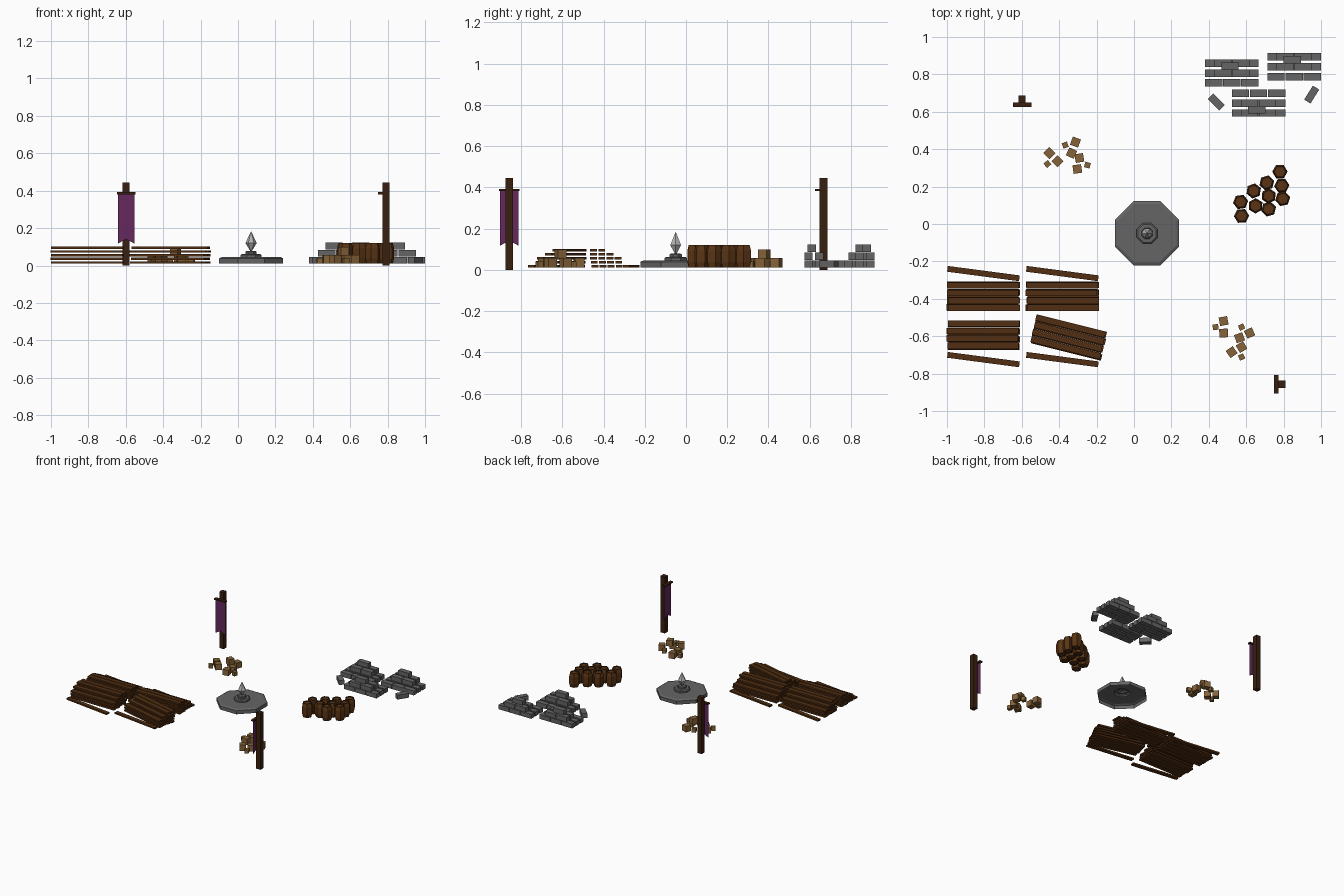
import bpy, bmesh, math, random
from mathutils import Matrix, Vector

if "Cube" in bpy.data.objects:
    bpy.data.objects.remove(bpy.data.objects["Cube"])

random.seed(4)


def material(name, rgb):
    m = bpy.data.materials.new(name)
    m.diffuse_color = (*rgb, 1)
    m.use_nodes = True
    m.node_tree.nodes["Principled BSDF"].inputs["Base Color"].default_value = m.diffuse_color
    return m


WOOD = material("plank_wood", (0.085, 0.028, 0.006))
BARREL = material("barrel_wood", (0.10, 0.034, 0.007))
HOOP = material("dark_wood", (0.04, 0.014, 0.005))
CRATE = material("crate_wood", (0.24, 0.125, 0.04))
STONE = material("stone", (0.13, 0.13, 0.13))
CRYSTAL = material("crystal", (0.45, 0.45, 0.45))
CLOTH = material("cloth", (0.13, 0.022, 0.11))


def finish(name, bm, *mats):
    me = bpy.data.meshes.new(name)
    bm.to_mesh(me)
    bm.free()
    for m in mats:
        me.materials.append(m)
    ob = bpy.data.objects.new(name, me)
    bpy.context.collection.objects.link(ob)
    return ob


def box(bm, loc, size, deg=0):
    """Box with its base centre at loc, turned about z."""
    x, y, z = loc
    mat = (Matrix.Translation((x, y, z + size[2] / 2))
           @ Matrix.Rotation(math.radians(deg), 4, 'Z')
           @ Matrix.Diagonal((*size, 1)))
    bmesh.ops.create_cube(bm, size=1, matrix=mat)


def lathe(bm, profile, n, loc, deg=0, mats=None):
    """Flat-sided turned shape from (radius, z) points; radius 0 makes a tip."""
    rings = []
    for r, z in profile:
        k = n if r > 0 else 1
        rings.append([bm.verts.new((loc[0] + r * math.cos(math.radians(deg) + i * math.tau / n),
                                    loc[1] + r * math.sin(math.radians(deg) + i * math.tau / n), z))
                      for i in range(k)])
    for s, (a, b) in enumerate(zip(rings, rings[1:])):
        for i in range(n):
            j = (i + 1) % n
            quad = [a[i % len(a)], a[j % len(a)], b[j % len(b)], b[i % len(b)]]
            f = bm.faces.new(list(dict.fromkeys(quad)))
            f.material_index = mats[s] if mats else 0


# Octagonal plinth, open underneath, with a floating crystal
C = (0.07, -0.05)
bm = bmesh.new()
lathe(bm, [(0.186, 0.01), (0.186, 0.038), (0.17, 0.045), (0.06, 0.045), (0.06, 0.056), (0.052, 0.062),
           (0.032, 0.062), (0.032, 0.073), (0.026, 0.078), (0, 0.078)], 8, C, 22.5)
finish("plinth", bm, STONE)
bm = bmesh.new()
lathe(bm, [(0, 0.07), (0.03, 0.12), (0, 0.184)], 6, C)
finish("crystal", bm, CRYSTAL)

# Plank stacks: (centre x, y of the tall edge, direction of descent, turn)
PITCH = 0.0395
ROWS = (4, 4, 4, 3, 2)


def plank_stack(name, x, y, side, deg):
    bm = bmesh.new()
    for layer, count in enumerate(ROWS):
        for i in range(count):
            off = 0.017 + PITCH * i + (0.003 * (2 - layer) if layer < 3 else 0)
            box(bm, (random.uniform(-0.006, 0.006), side * off, 0.01 + 0.0195 * layer),
                (0.382, 0.033, 0.0125))
    bmesh.ops.transform(bm, verts=bm.verts, matrix=Matrix.Translation((x, y, 0))
                        @ Matrix.Rotation(math.radians(deg), 4, 'Z'))
    finish(name, bm, WOOD)


plank_stack("plank_stack_back_left", -0.805, -0.465, 1, 0)
plank_stack("plank_stack_back_right", -0.383, -0.465, 1, 0)
plank_stack("plank_stack_front_left", -0.805, -0.515, -1, 0)
plank_stack("plank_stack_front_right", -0.33, -0.53, -1, -14)

# Loose planks on the ground
bm = bmesh.new()
for x in (-0.805, -0.383):
    for y in (-0.265, -0.725):
        box(bm, (x, y, 0.01), (0.388, 0.031, 0.0125), -7.5)
finish("loose_planks", bm, WOOD)


# Stone block stacks: 3x3 base, 2x2 middle, one on top
def block_stack(name, x, y, side):
    bm = bmesh.new()
    size = (0.0925, 0.04, 0.035)
    for r in (-1, 0, 1):
        for c in (-1, 0, 1):
            box(bm, (x + c * 0.0965, y + r * 0.0525, 0.01), size)
    for r in (0, side):
        for c in (-0.5, 0.5):
            box(bm, (x + c * 0.0965, y + r * 0.0525, 0.0485), size)
    box(bm, (x - 0.01, y + side * 0.036, 0.087), size)
    finish(name, bm, STONE)


block_stack("block_stack_left", 0.523, 0.807, 1)
block_stack("block_stack_right", 0.856, 0.841, 1)
block_stack("block_stack_front", 0.666, 0.646, -1)
bm = bmesh.new()
box(bm, (0.44, 0.652, 0.01), (0.088, 0.04, 0.035), -45)
box(bm, (0.95, 0.692, 0.01), (0.088, 0.04, 0.035), 58)
finish("loose_blocks", bm, STONE)

# Six-sided barrels with dark rims and sunken lids
bm = bmesh.new()
for i, p in enumerate([(0.78, 0.28), (0.71, 0.22), (0.79, 0.205), (0.64, 0.177), (0.57, 0.118),
                       (0.72, 0.15), (0.795, 0.135), (0.65, 0.097), (0.72, 0.08), (0.575, 0.043)]):
    lathe(bm, [(0, 0.015), (0.027, 0.015), (0.027, 0.01), (0.033, 0.01), (0.041, 0.038), (0.041, 0.092),
               (0.033, 0.12), (0.027, 0.12), (0.027, 0.115), (0, 0.115)], 6, p, (i * 17) % 30,
          (0, 1, 1, 0, 0, 0, 1, 1, 0))
finish("barrels", bm, BARREL, HOOP)

# Crate piles: (x, y, size, turn, base height)
G = 0.01
PILES = {
    "crates_back": [(-0.452, 0.379, 0.046, 45, G), (-0.409, 0.336, 0.046, 45, G), (-0.463, 0.321, 0.03, 40, G),
                    (-0.368, 0.422, 0.03, 20, G), (-0.313, 0.438, 0.046, -20, G), (-0.334, 0.379, 0.046, -25, 0.052),
                    (-0.292, 0.353, 0.046, 10, G), (-0.303, 0.294, 0.046, 8, G), (-0.249, 0.315, 0.03, -15, G)],
    "crates_front": [(0.479, -0.519, 0.046, 10, G), (0.479, -0.583, 0.046, 2, G), (0.436, -0.551, 0.03, 5, G),
                     (0.575, -0.551, 0.03, 25, G), (0.618, -0.583, 0.046, 25, G), (0.564, -0.608, 0.046, 20, 0.052),
                     (0.575, -0.658, 0.046, 30, G), (0.522, -0.685, 0.046, 35, G), (0.575, -0.711, 0.03, 25, G)],
}
for name, crates in PILES.items():
    bm = bmesh.new()
    for x, y, s, deg, z in crates:
        box(bm, (x, y, z), (s, s, s), deg)
    finish(name, bm, CRATE)


# Banner posts: square post, crossbar in front, swallow-tailed cloth
def banner(tag, x, y, deg):
    place = Matrix.Translation((x, y, 0)) @ Matrix.Rotation(math.radians(deg), 4, 'Z')
    bm = bmesh.new()
    box(bm, (0, 0, 0), (0.038, 0.038, 0.445))
    box(bm, (0, -0.03, 0.381), (0.098, 0.024, 0.011))
    finish("banner_post_" + tag, bm, HOOP).matrix_world = place
    bm = bmesh.new()
    pts = [(-0.044, 0.383), (-0.044, 0.117), (0, 0.142), (0.044, 0.117), (0.044, 0.383)]
    top = bm.verts.new((0, -0.03, 0.383))
    v = [bm.verts.new((px, -0.03, pz)) for px, pz in pts]
    bm.faces.new((v[0], v[1], v[2], top))
    bm.faces.new((top, v[2], v[3], v[4]))
    finish("banner_cloth_" + tag, bm, CLOTH).matrix_world = place


banner("back", -0.598, 0.667, 0)
banner("front", 0.791, -0.857, -90)
